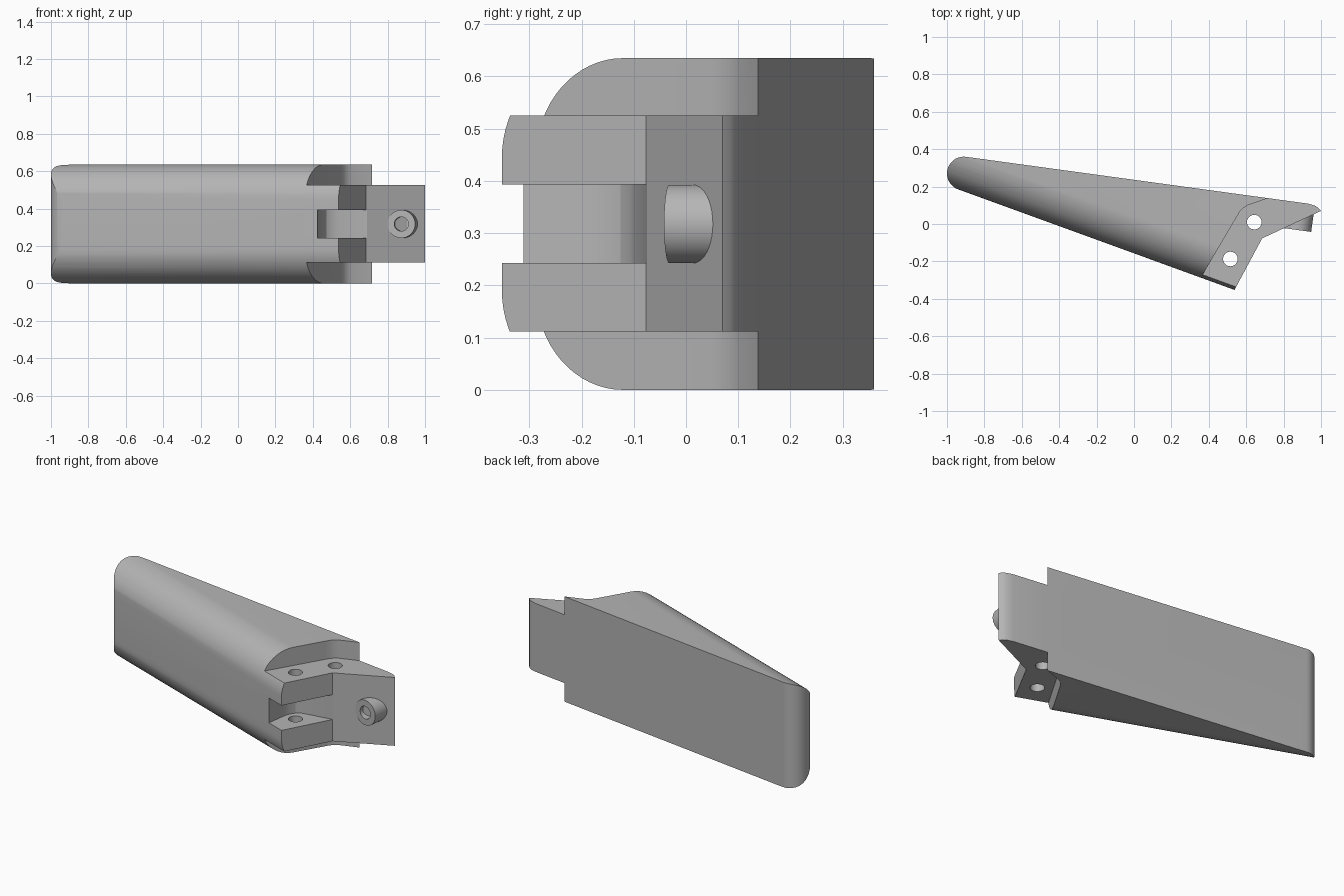
import bpy, bmesh, math
from mathutils import Vector

if "Cube" in bpy.data.objects:
    bpy.data.objects.remove(bpy.data.objects["Cube"])

HEIGHT = 0.635
MID = HEIGHT / 2
EDGE_R = 0.19                              # fillet along the long front edges
TIP = Vector((-0.91, 0.27, 0))             # axis of the rounded narrow end
TIP_R = 0.09
FRONT = Vector((-0.342, -0.94, 0)).normalized()
BACK = Vector((0.136, 0.99, 0)).normalized()
ALONG = Vector((-FRONT.y, FRONT.x, 0))

grey = bpy.data.materials.new("plain grey")
grey.use_nodes = True
grey.diffuse_color = (0.46, 0.46, 0.46, 1)
grey.node_tree.nodes["Principled BSDF"].inputs["Base Color"].default_value = grey.diffuse_color


def prism(name, points, shift):
    """Sweep a closed outline along a vector."""
    bm = bmesh.new()
    face = bm.faces.new([bm.verts.new(p) for p in points])
    extruded = bmesh.ops.extrude_face_region(bm, geom=[face])["geom"]
    verts = [g for g in extruded if isinstance(g, bmesh.types.BMVert)]
    bmesh.ops.translate(bm, verts=verts, vec=shift)
    bmesh.ops.recalc_face_normals(bm, faces=bm.faces)
    mesh = bpy.data.meshes.new(name)
    bm.to_mesh(mesh)
    bm.free()
    mesh.materials.append(grey)
    obj = bpy.data.objects.new(name, mesh)
    bpy.context.collection.objects.link(obj)
    return obj


def upright(name, outline, z0, z1):
    return prism(name, [(x, y, z0) for x, y in outline], Vector((0, 0, z1 - z0)))


def rod(name, centre, axis, radius, length):
    side = axis.orthogonal().normalized()
    up = axis.cross(side).normalized()
    ring = [centre + radius * (side * math.cos(a) + up * math.sin(a))
            for a in (math.tau * i / 40 for i in range(40))]
    return prism(name, ring, axis * length)


def combine(target, tool, operation):
    tool.hide_render = True
    mod = target.modifiers.new(tool.name, "BOOLEAN")
    mod.operation, mod.solver, mod.object = operation, "EXACT", tool
    bpy.context.view_layer.objects.active = target
    bpy.ops.object.modifier_apply(modifier=mod.name)
    bpy.data.objects.remove(tool)


def smooth(obj):
    bpy.ops.object.select_all(action="DESELECT")
    obj.select_set(True)
    bpy.context.view_layer.objects.active = obj
    bpy.ops.object.shade_smooth_by_angle(angle=math.radians(22))


# Wedge outline: rounded narrow end, then the bracket end
start = math.atan2(BACK.y, BACK.x)
end = math.atan2(FRONT.y, FRONT.x) + math.tau
outline = [(TIP.x + TIP_R * math.cos(a), TIP.y + TIP_R * math.sin(a))
           for a in (start + (end - start) * i / 24 for i in range(25))]
outline += [(0.535, -0.357), (0.685, -0.077), (1.0, 0.07),
            (0.987, 0.085), (0.968, 0.098), (0.93, 0.109)]
body = upright("wedge_body", outline, 0, HEIGHT)

# Rounded long front edges, swept straight along the front face
base = TIP + FRONT * TIP_R - ALONG * 0.4
section = [(1.2, 0), (1.2, HEIGHT)]
quarter = [math.pi / 2 * i / 16 for i in range(17)]
for sign, steps in ((1, quarter[::-1]), (-1, quarter)):
    section += [(EDGE_R * (1 - math.cos(a)),
                 MID + sign * (MID - EDGE_R + EDGE_R * math.sin(a))) for a in steps]
envelope = prism("edge_rounding",
                 [base - FRONT * d + Vector((0, 0, z)) for d, z in section], ALONG * 2.8)
combine(body, envelope, "INTERSECT")

# Steps above and below the bracket
step = [(0.30, -0.385), (0.553, 0.045), (0.566, 0.066), (0.583, 0.085), (0.607, 0.1),
        (0.72, 0.139), (0.84, 0.18), (1.2, 0.18), (1.2, -0.6), (0.3, -0.6)]
combine(body, upright("upper_step", step, 0.525, 0.8), "DIFFERENCE")
combine(body, upright("lower_step", step, -0.2, 0.112), "DIFFERENCE")

# Slot between the two lugs
slot = [(0.41, -0.45), (0.425, -0.31), (0.442, -0.19), (0.452, -0.155), (0.472, -0.125),
        (0.5, -0.107), (0.53, -0.1), (0.689, -0.075), (0.9, -0.09), (0.9, -0.45)]
combine(body, upright("lug_slot", slot, 0.243, 0.393), "DIFFERENCE")

# Pin holes
for x, y in ((0.515, -0.187), (0.643, 0.01)):
    combine(body, rod("pin_hole", Vector((x, y, -0.1)), Vector((0, 0, 1)), 0.039, 1), "DIFFERENCE")
smooth(body)
body.name = "wedge_body"

# Hollow peg on the bracket face
peg_end = Vector((0.873, -0.032, MID))
peg = rod("hollow_peg", peg_end, BACK, 0.075, 0.11)
combine(peg, rod("peg_bore", peg_end - BACK * 0.05, BACK, 0.038, 0.11), "DIFFERENCE")
smooth(peg)
